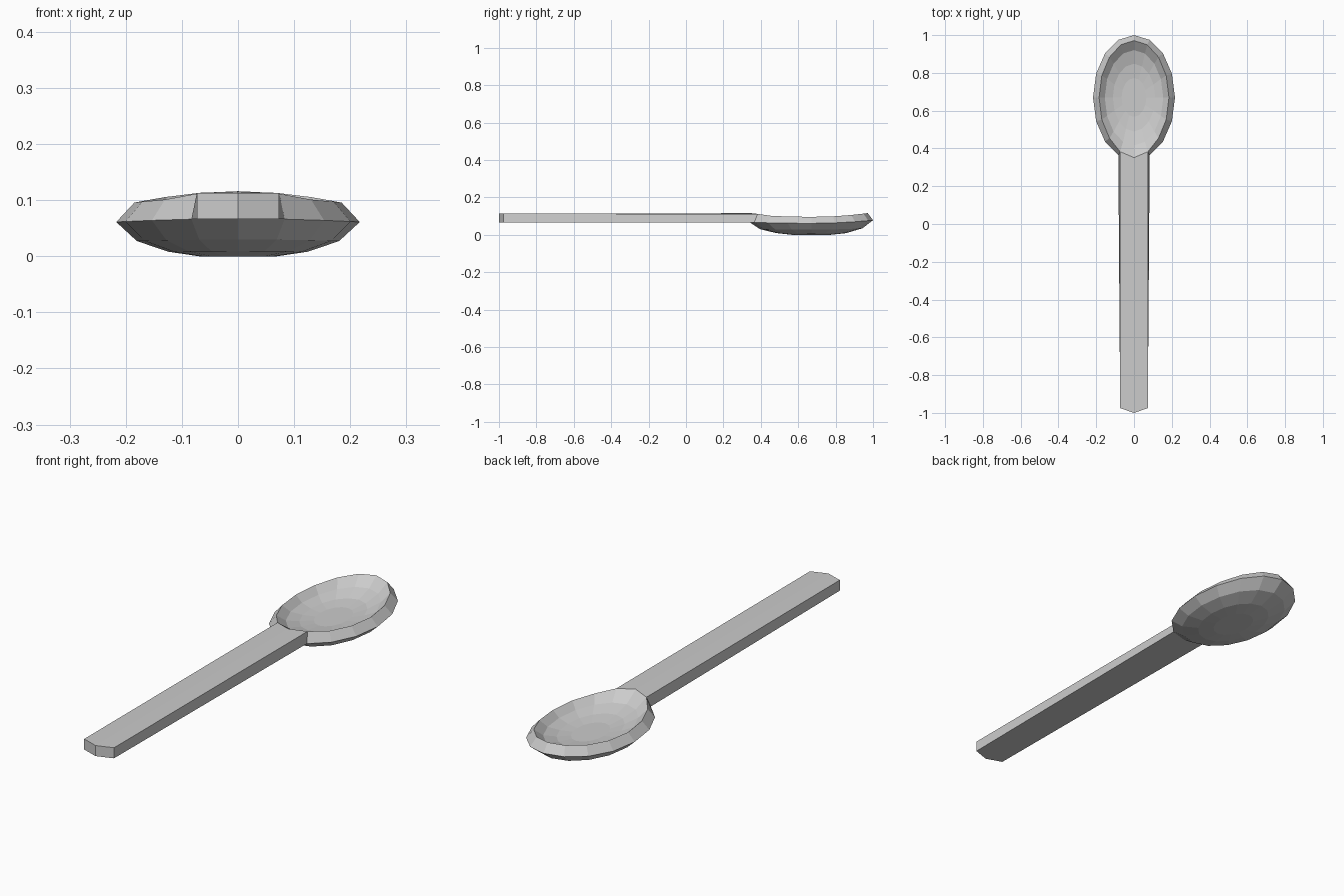
import bpy, bmesh, math

if "Cube" in bpy.data.objects:
    bpy.data.objects.remove(bpy.data.objects["Cube"])

SIDES = 16
CY, RX, RY = 0.67, 0.217, 0.33

bm = bmesh.new()

# Underside of the bowl: elliptical rings (scale, side z, extra z at tip, extra z at handle)
rings = []
for s, z, tip, neck in [(1.0, 0.061, 0.017, 0.006), (0.83, 0.027, 0.008, 0.003),
                        (0.57, 0.008, 0.001, 0.001), (0.32, 0.0, 0, 0)]:
    ring = []
    for i in range(SIDES):
        a = 2 * math.pi * i / SIDES
        lift = (tip if math.sin(a) > 0 else neck) * math.sin(a) ** 2
        ring.append(bm.verts.new((s * RX * math.cos(a), CY + s * RY * math.sin(a), z + lift)))
    rings.append(ring)
for outer, inner in zip(rings, rings[1:]):
    for i in range(SIDES):
        j = (i + 1) % SIDES
        bm.faces.new((outer[i], outer[j], inner[j], inner[i]))
centre = bm.verts.new((0, CY, 0))
for i in range(SIDES):
    bm.faces.new((rings[-1][i], rings[-1][(i + 1) % SIDES], centre))

# Handle: strip continuing from the three rim points nearest the handle
left, mid, right = rings[0][11:14]
end = [bm.verts.new(p) for p in ((-0.073, -0.975, 0.066), (0, -1, 0.066), (0.073, -0.975, 0.066))]
bm.faces.new((end[0], end[1], mid, left))
bm.faces.new((end[1], end[2], right, mid))

bmesh.ops.recalc_face_normals(bm, faces=bm.faces)
# Normals must face up so the thickness grows into the bowl
if centre.link_faces[0].normal.z < 0:
    bmesh.ops.reverse_faces(bm, faces=bm.faces)

mesh = bpy.data.meshes.new("spoon")
bm.to_mesh(mesh)
bm.free()
spoon = bpy.data.objects.new("spoon", mesh)
bpy.context.collection.objects.link(spoon)

# Even wall thickness for the bowl and handle
shell = spoon.modifiers.new("thickness", 'SOLIDIFY')
shell.thickness = 0.047
shell.offset = 1
shell.use_even_offset = True
